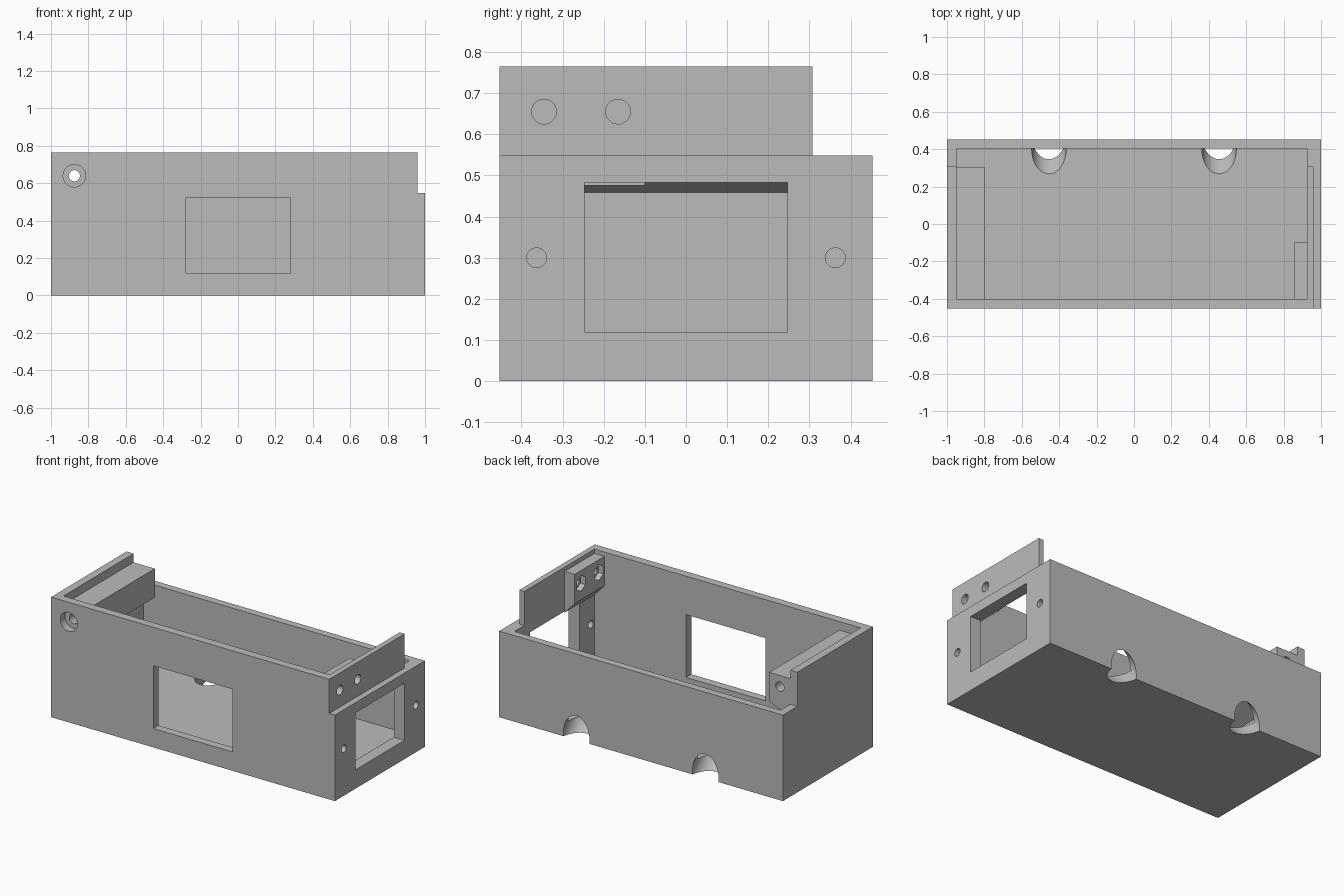
import bpy, bmesh
from mathutils import Vector

cube = bpy.data.objects.get("Cube")
if cube:
    bpy.data.objects.remove(cube, do_unlink=True)

grey = bpy.data.materials.new("plain_grey")
grey.use_nodes = True
grey.diffuse_color = (0.5, 0.5, 0.5, 1)
grey.node_tree.nodes["Principled BSDF"].inputs["Base Color"].default_value = (0.5, 0.5, 0.5, 1)


def make_object(name, bm):
    bmesh.ops.recalc_face_normals(bm, faces=bm.faces)
    mesh = bpy.data.meshes.new(name)
    bm.to_mesh(mesh)
    bm.free()
    mesh.materials.append(grey)
    obj = bpy.data.objects.new(name, mesh)
    bpy.context.scene.collection.objects.link(obj)
    return obj


def prism(name, profile, y0, y1):
    """Extrude an (x, z) profile along y."""
    bm = bmesh.new()
    face = bm.faces.new([bm.verts.new((x, y0, z)) for x, z in profile])
    ext = bmesh.ops.extrude_face_region(bm, geom=[face])
    moved = [v for v in ext["geom"] if isinstance(v, bmesh.types.BMVert)]
    bmesh.ops.translate(bm, verts=moved, vec=(0, y1 - y0, 0))
    return make_object(name, bm)


def box(name, x0, x1, y0, y1, z0, z1):
    return prism(name, [(x0, z0), (x1, z0), (x1, z1), (x0, z1)], y0, y1)


def rod(name, start, end, radius, sides=40):
    """Cylinder between two points."""
    start, end = Vector(start), Vector(end)
    axis = end - start
    bm = bmesh.new()
    bmesh.ops.create_cone(bm, cap_ends=True, segments=sides, radius1=radius,
                          radius2=radius, depth=axis.length)
    bm.transform(axis.to_track_quat("Z", "Y").to_matrix().to_4x4())
    bmesh.ops.translate(bm, verts=bm.verts, vec=(start + end) / 2)
    return make_object(name, bm)


def carve(obj, cutters):
    bpy.context.view_layer.objects.active = obj
    for cutter in cutters:
        mod = obj.modifiers.new("cut", "BOOLEAN")
        mod.operation = "DIFFERENCE"
        mod.solver = "EXACT"
        mod.object = cutter
        bpy.ops.object.modifier_apply(modifier=mod.name)


# Main shell and the two mounting blocks with sloped undersides
TOP, STEP = 0.765, 0.548
shell = box("enclosure_shell", -1, 1, -0.453, 0.453, 0, TOP)
screw_block = prism("screw_block", [(-0.95, 0.458), (-0.8, 0.527), (-0.8, 0.71), (-0.95, 0.71)],
                    -0.4, 0.305)
nut_block = prism("nut_block", [(0.925, 0.475), (0.855, 0.55), (0.855, 0.737), (0.925, 0.737)],
                  -0.4, -0.1)

# Cavity, stepped rims and windows
shell_cuts = [
    box("cavity_cutter", -0.95, 0.925, -0.4, 0.405, 0.078, 1),
    box("back_step_cutter", -2, 2, 0.307, 2, STEP, 1),
    box("side_step_cutter", 0.96, 2, -2, 2, STEP, 1),
    box("front_window_cutter", -0.28, 0.28, -0.6, -0.3, 0.12, 0.52),
    box("side_window_cutter", 0.8, 1.2, -0.247, 0.247, 0.12, 0.483),
]

# Slanted cable outlets and small side screw holes
for s in (-1, 1):
    shell_cuts.append(rod("cable_cutter", (s * 0.455, 0.7765, -0.3), (s * 0.455, 0.1765, 0.3), 0.092, 64))
    shell_cuts.append(rod("side_hole_cutter", (0.85, s * 0.363, 0.3), (1.1, s * 0.363, 0.3), 0.024))

# Long front screw hole with counterbore
screw_cuts = [rod("screw_cutter", (-0.875, -0.6, 0.64), (-0.875, 0.6, 0.64), 0.03),
              rod("counterbore_cutter", (-0.875, -0.6, 0.64), (-0.875, -0.405, 0.64), 0.06)]

# Bolt holes with hexagonal nut pockets
bolt_cuts, nut_cuts = [], []
for y in (-0.345, -0.165):
    bolt_cuts.append(rod("bolt_cutter", (0.7, y, 0.655), (1.1, y, 0.655), 0.03))
    nut_cuts.append(rod("nut_cutter", (0.8, y, 0.655), (0.89, y, 0.655), 0.05, 6))

carve(shell, shell_cuts + screw_cuts + bolt_cuts)
carve(screw_block, screw_cuts[:1])
carve(nut_block, bolt_cuts + nut_cuts)

for cutter in shell_cuts + screw_cuts + bolt_cuts + nut_cuts:
    bpy.data.objects.remove(cutter, do_unlink=True)

# Smooth the round holes, keep edges sharp
for obj in (shell, screw_block, nut_block):
    bpy.ops.object.select_all(action="DESELECT")
    obj.select_set(True)
    bpy.context.view_layer.objects.active = obj
    bpy.ops.object.shade_smooth_by_angle()
